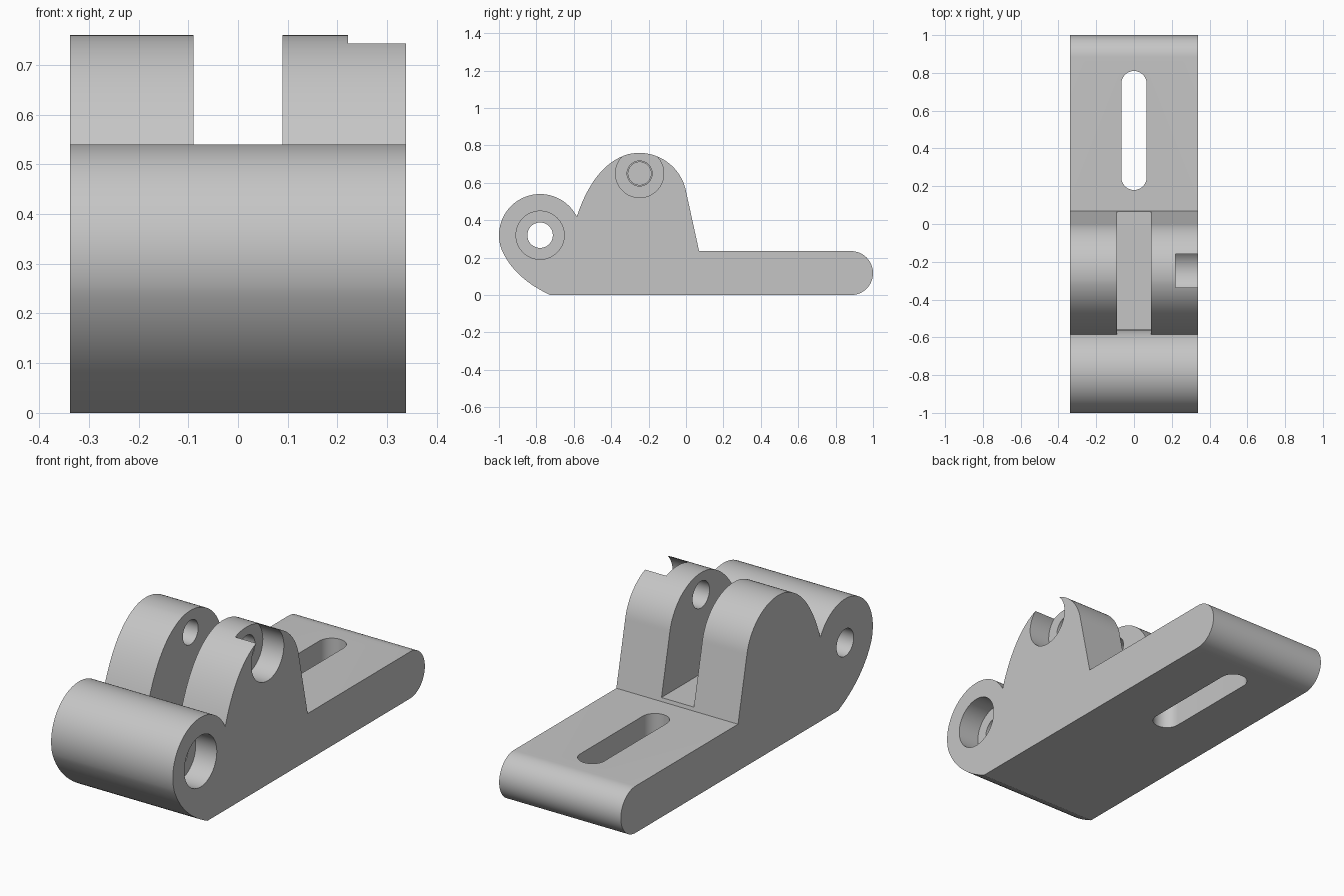
import bpy
import bmesh
from math import sin, cos, radians
from mathutils import Vector

cube = bpy.data.objects.get("Cube")
if cube:
    bpy.data.objects.remove(cube, do_unlink=True)

grey = bpy.data.materials.new("plain grey")
grey.use_nodes = True
colour = (0.56, 0.56, 0.56, 1)
grey.diffuse_color = colour
grey.node_tree.nodes["Principled BSDF"].inputs["Base Color"].default_value = colour


def arc(cx, cy, r, start, end, steps=32):
    """Points along a circular arc, angles in degrees."""
    angles = [radians(start + (end - start) * i / steps) for i in range(steps + 1)]
    return [(cx + r * cos(a), cy + r * sin(a)) for a in angles]


def bend(a, b, c, steps=20):
    """Points along a quadratic curve, without its two ends."""
    a, b, c = Vector(a), Vector(b), Vector(c)
    ts = [i / steps for i in range(1, steps)]
    return [tuple(a * (1 - t) ** 2 + b * 2 * t * (1 - t) + c * t * t) for t in ts]


def prism(name, outline, low, high, axis="X"):
    """Extrude an outline along X (outline in y, z) or along Z (outline in x, y)."""
    bm = bmesh.new()
    place = (lambda u, v: (low, u, v)) if axis == "X" else (lambda u, v: (u, v, low))
    face = bm.faces.new([bm.verts.new(place(u, v)) for u, v in outline])
    out = bmesh.ops.extrude_face_region(bm, geom=[face])
    verts = [g for g in out["geom"] if isinstance(g, bmesh.types.BMVert)]
    step = (high - low, 0, 0) if axis == "X" else (0, 0, high - low)
    bmesh.ops.translate(bm, verts=verts, vec=step)
    bmesh.ops.recalc_face_normals(bm, faces=bm.faces)
    mesh = bpy.data.meshes.new(name)
    bm.to_mesh(mesh)
    bm.free()
    mesh.materials.append(grey)
    obj = bpy.data.objects.new(name, mesh)
    bpy.context.collection.objects.link(obj)
    return obj


def cut(target, cutter):
    """Subtract the cutter from the target and discard it."""
    mod = target.modifiers.new("cut", "BOOLEAN")
    mod.operation = "DIFFERENCE"
    mod.solver = "EXACT"
    mod.object = cutter
    bpy.context.view_layer.objects.active = target
    bpy.ops.object.modifier_apply(modifier=mod.name)
    bpy.data.objects.remove(cutter, do_unlink=True)


def bore(target, y, z, r, low, high):
    cut(target, prism("bore_cutter", arc(y, z, r, 0, 360, 64)[:-1], low, high))


half = 0.338
barrel = (-0.78, 0.32)
pivot = (-0.248, 0.65)
plate = 0.235

# Side outline: plate with round end, sloped back, hump, barrel, curved underside
toe = (-0.725, 0)
hump = arc(-0.25, 0.505, 0.255, 11, 103.6)
knuckle = arc(*barrel, 0.22, 27, 200, 64)
outline = [toe]
outline += arc(1 - plate / 2, plate / 2, plate / 2, -90, 90)
outline += [(0.07, plate)]
outline += hump
outline += bend(hump[-1], (-0.49, 0.70), knuckle[0])
outline += knuckle
outline += bend(knuckle[-1], (-0.92, 0.09), toe)
bracket = prism("hinge_bracket", outline, -half, half)

# Gap between the two ears, following the barrel at its front
gap = arc(*barrel, 0.2205, 0, 50) + [(-0.62, 1), (0.3, 1), (0.3, 0.253), (-0.5595, 0.253)]
cut(bracket, prism("gap_cutter", gap, -0.09, 0.09))

# Long adjustment slot through the plate
slot = arc(0, 0.743, 0.067, 0, 180) + arc(0, 0.247, 0.067, 180, 360)
cut(bracket, prism("slot_cutter", slot, -0.2, 0.5, "Z"))

# Barrel hole with counterbore on the left side
bore(bracket, *barrel, 0.068, -1, 1)
bore(bracket, *barrel, 0.129, half - 0.117, 1)

# Ear holes: through and counterbored on the left, blind on the right
bore(bracket, *pivot, 0.067, 0, 1)
bore(bracket, *pivot, 0.129, half - 0.117, 1)
bore(bracket, *pivot, 0.061, -0.24, 0)

bpy.ops.object.select_all(action="DESELECT")
bracket.select_set(True)
bpy.context.view_layer.objects.active = bracket
bpy.ops.object.shade_smooth_by_angle(angle=radians(25))
